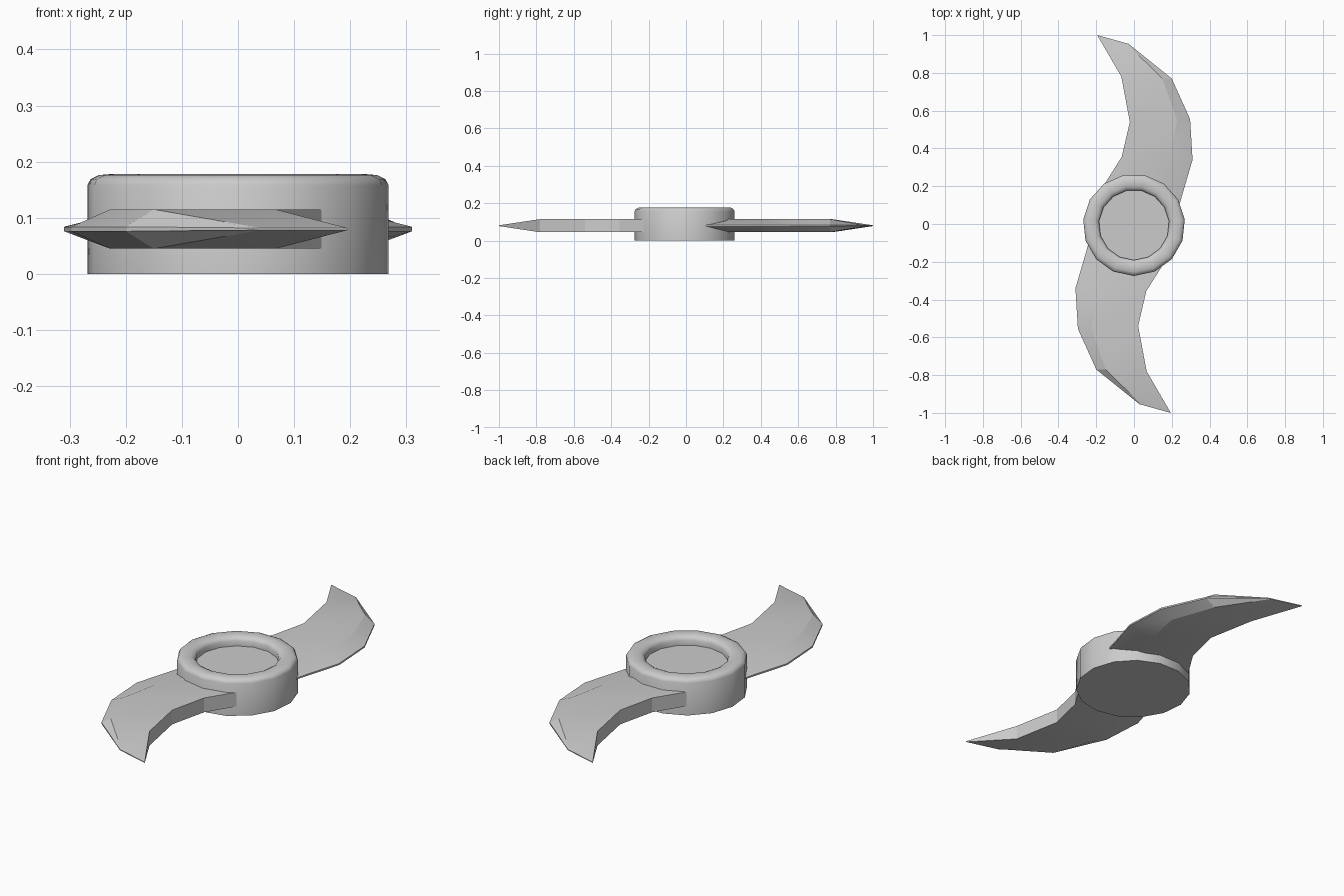
import bpy, bmesh, math

if "Cube" in bpy.data.objects:
    bpy.data.objects.remove(bpy.data.objects["Cube"])

SIDES = 15
CY = -0.005   # hub centre in y
ZC = 0.08     # blade mid height


def make_object(name, bm, angle):
    bmesh.ops.recalc_face_normals(bm, faces=bm.faces)
    me = bpy.data.meshes.new(name)
    bm.to_mesh(me)
    bm.free()
    ob = bpy.data.objects.new(name, me)
    bpy.context.collection.objects.link(ob)
    bpy.ops.object.select_all(action='DESELECT')
    ob.select_set(True)
    bpy.context.view_layer.objects.active = ob
    bpy.ops.object.shade_smooth_by_angle(angle=math.radians(angle))
    return ob


def bridge(bm, a, b):
    n = len(a)
    for i in range(n):
        j = (i + 1) % n
        bm.faces.new((a[i], a[j], b[j], b[i]))


# Hub: revolved profile (radius, z) with rounded rim and sunken top disc
profile = [(0.27, 0), (0.27, 0.158), (0.264, 0.169), (0.25, 0.176),
           (0.228, 0.178), (0.207, 0.176), (0.193, 0.169),
           (0.186, 0.158), (0.186, 0.132)]
bm = bmesh.new()
rings = []
for r, z in profile:
    ring = []
    for i in range(SIDES):
        t = -math.pi / 2 + 2 * math.pi * i / SIDES
        ring.append(bm.verts.new((r * math.cos(t), CY + r * math.sin(t), z)))
    rings.append(ring)
for a, b in zip(rings, rings[1:]):
    bridge(bm, a, b)
bm.faces.new(rings[0])
bm.faces.new(rings[-1])
make_object("hub", bm, 35)

# Blade stations: concave back, bevel ridge, cutting edge, half thicknesses
stations = [
    ((-0.205, 0.135), (0.10, 0.18), (0.225, 0.05), 0.035, 0.004),
    ((-0.065, 0.355), (0.19, 0.35), (0.31, 0.34), 0.035, 0.004),
    ((-0.022, 0.54), (0.228, 0.55), (0.297, 0.555), 0.035, 0.004),
    ((-0.067, 0.78), (0.15, 0.77), (0.20, 0.77), 0.035, 0.004),
    ((-0.195, 1.0), (-0.04, 0.957), (-0.03, 0.955), 0.002, 0.002),
]


def make_blade(name, s):
    bm = bmesh.new()
    loops = []
    for c, r, e, h, k in stations:
        section = [(c, h), (r, h), (e, k), (e, -k), (r, -h), (c, -h)]
        loops.append([bm.verts.new((s * p[0], s * p[1], ZC + dz))
                      for p, dz in section])
    for a, b in zip(loops, loops[1:]):
        bridge(bm, a, b)
    bm.faces.new(loops[0])
    bm.faces.new(loops[-1])
    return make_object(name, bm, 15)


# Two blades, turned half a revolution from each other
make_blade("blade_back", 1)
make_blade("blade_front", -1)
